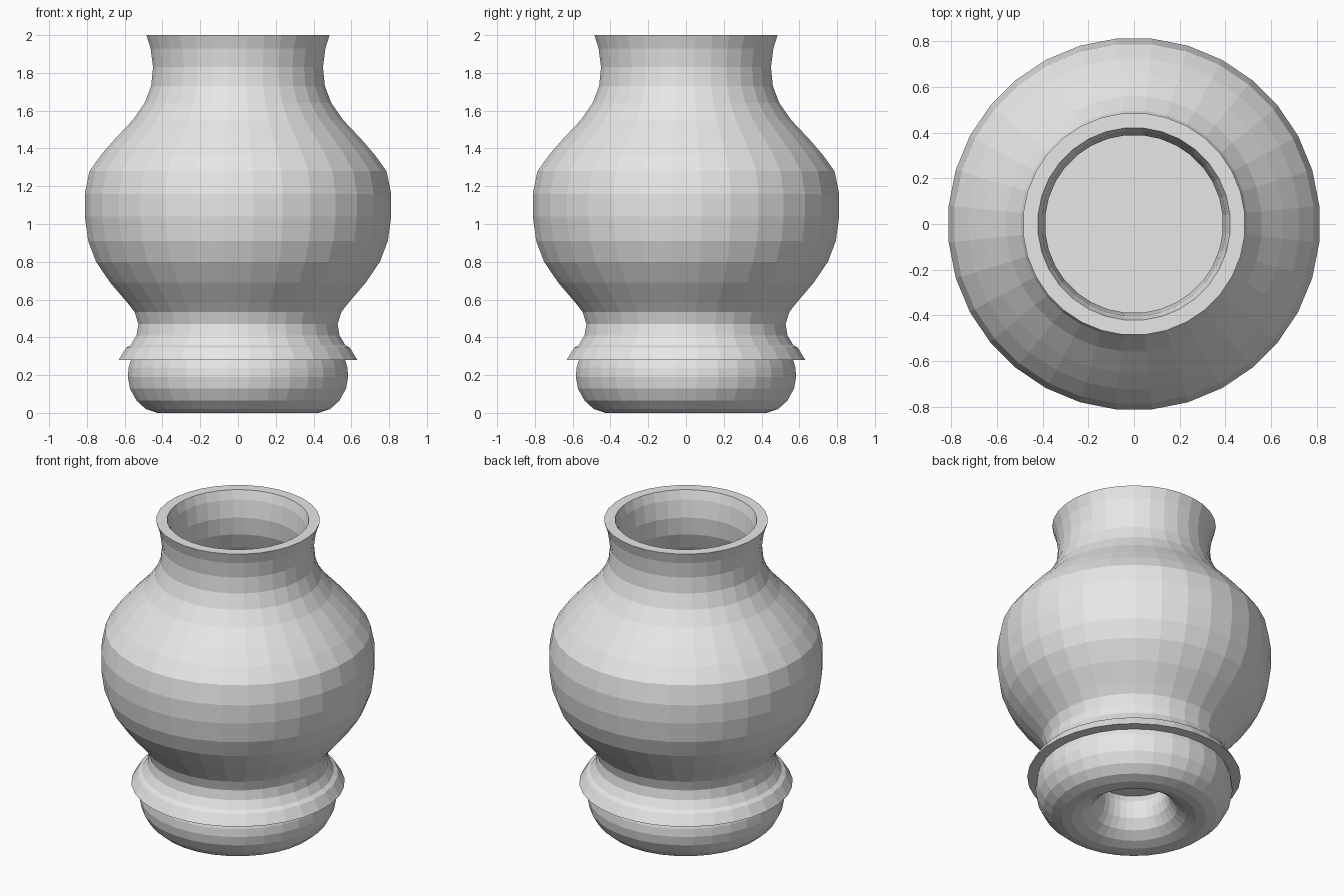
import bpy
import bmesh
import math

SIDES = 32

cube = bpy.data.objects.get("Cube")
if cube:
    bpy.data.objects.remove(cube, do_unlink=True)

clay = bpy.data.materials.new("grey_clay")
clay.use_nodes = True
colour = (0.8, 0.8, 0.8, 1)
clay.diffuse_color = colour
clay.node_tree.nodes["Principled BSDF"].inputs["Base Color"].default_value = colour


def lathe(name, profile):
    """Spin a (radius, height) profile round z; zero radius makes a pole."""
    bm = bmesh.new()
    rings = []
    for r, z in profile:
        if r == 0:
            rings.append([bm.verts.new((0, 0, z))] * SIDES)
            continue
        angles = [(i + 0.5) * math.tau / SIDES for i in range(SIDES)]
        rings.append([bm.verts.new((r * math.cos(a), r * math.sin(a), z)) for a in angles])
    for low, high in zip(rings, rings[1:]):
        for i in range(SIDES):
            j = (i + 1) % SIDES
            corners = dict.fromkeys((low[i], low[j], high[j], high[i]))
            bm.faces.new(list(corners))
    bmesh.ops.recalc_face_normals(bm, faces=bm.faces)
    mesh = bpy.data.meshes.new(name)
    bm.to_mesh(mesh)
    bm.free()
    mesh.materials.append(clay)
    obj = bpy.data.objects.new(name, mesh)
    bpy.context.collection.objects.link(obj)
    return obj


# Vase body: collar, waist, belly and neck outside
outside = [
    (0.635, 0.28), (0.595, 0.345), (0.57, 0.36), (0.54, 0.41), (0.53, 0.47),
    (0.55, 0.535), (0.59, 0.585), (0.68, 0.69), (0.755, 0.8), (0.797, 0.91),
    (0.815, 1.04), (0.815, 1.16), (0.79, 1.28), (0.725, 1.37), (0.655, 1.45),
    (0.56, 1.55), (0.497, 1.64), (0.462, 1.73), (0.452, 1.83), (0.465, 1.93),
    (0.487, 2.0),
]

# Inner wall follows the outside at an even thickness, down to a flat floor
WALL = 0.062
inside = []
for before, here, after in zip(outside[3:], outside[4:], outside[5:]):
    dr, dz = after[0] - before[0], after[1] - before[1]
    length = math.hypot(dr, dz)
    inside.append((here[0] - WALL * dz / length, here[1] + WALL * dr / length))
inside.append((0.422, 2.0))
floor = [(0.47, 0.35), (0.29, 0.35), (0, 0.35)]
lathe("vase_body", [(0, 0.28)] + outside + inside[::-1] + floor)

# Rounded ring foot with a hollow underneath
lathe("ring_foot", [
    (0.57, 0.28), (0.582, 0.24), (0.586, 0.19), (0.575, 0.13), (0.54, 0.065),
    (0.49, 0.02), (0.43, 0), (0.37, 0), (0.31, 0.02), (0.255, 0.06),
    (0.215, 0.12), (0.2, 0.18), (0.205, 0.23), (0.23, 0.28),
])
